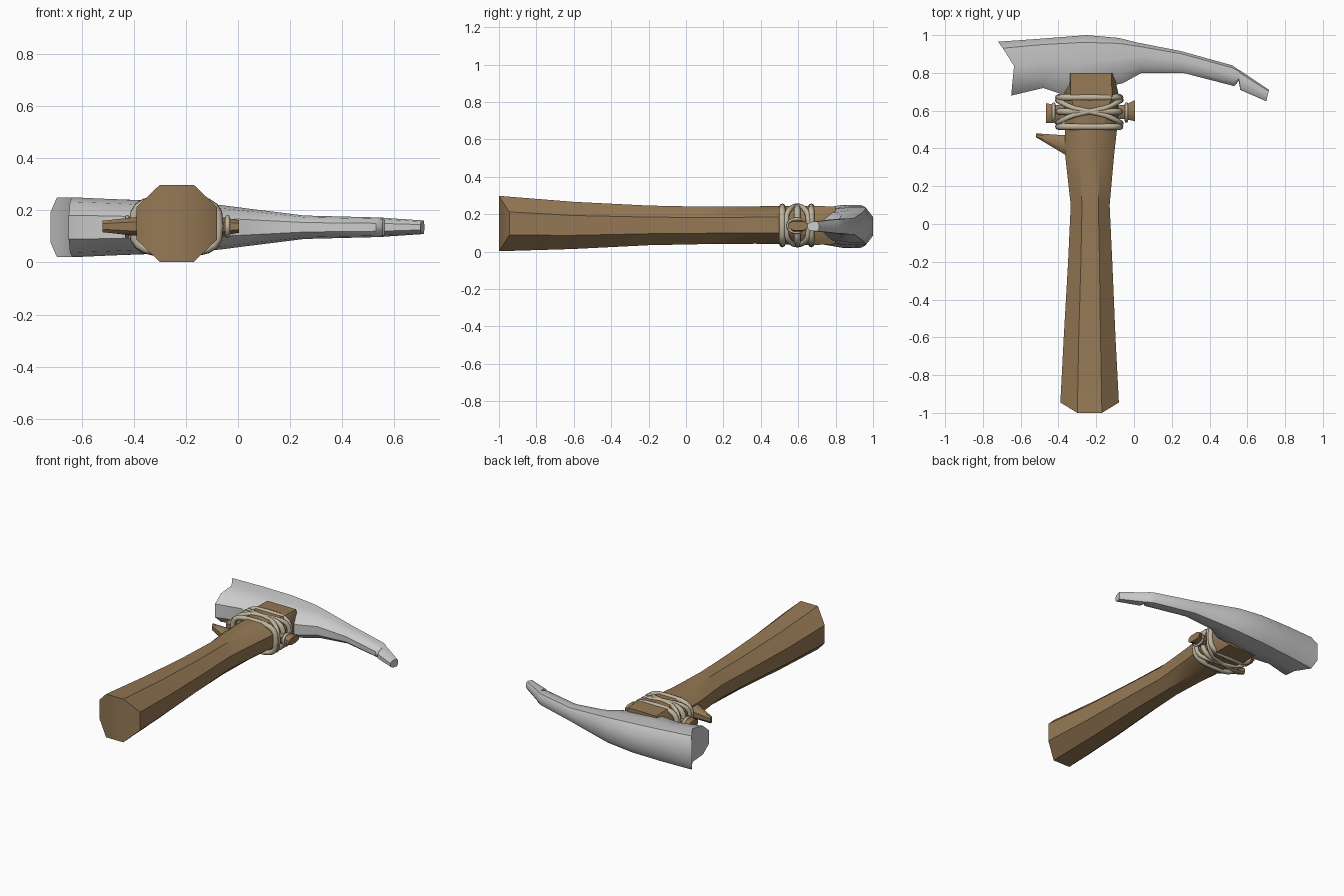
import bpy, bmesh, math

if "Cube" in bpy.data.objects:
    bpy.data.objects.remove(bpy.data.objects["Cube"])


def material(name, color):
    m = bpy.data.materials.new(name)
    m.diffuse_color = (*color, 1)
    m.use_nodes = True
    m.node_tree.nodes["Principled BSDF"].inputs["Base Color"].default_value = m.diffuse_color
    return m


wood = material("wood", (0.30, 0.19, 0.09))
cord = material("cord", (0.52, 0.46, 0.34))


def finish(ob, mat=None, angle=40):
    if mat:
        ob.data.materials.append(mat)
    bpy.ops.object.select_all(action='DESELECT')
    ob.select_set(True)
    bpy.context.view_layer.objects.active = ob
    bpy.ops.object.shade_smooth_by_angle(angle=math.radians(angle))


def loft(name, rings, mat=None, angle=40):
    """Skin a list of rings; caps are strips joining mirrored points."""
    bm = bmesh.new()
    vr = [[bm.verts.new(p) for p in ring] for ring in rings]
    n = len(vr[0])
    for a, b in zip(vr, vr[1:]):
        for i in range(n):
            j = (i + 1) % n
            bm.faces.new((a[i], a[j], b[j], b[i]))
    for r in (vr[0], vr[-1]):
        for i in range(n // 2 - 1):
            bm.faces.new((r[i], r[i + 1], r[n - 2 - i], r[n - 1 - i]))
    bmesh.ops.recalc_face_normals(bm, faces=bm.faces)
    me = bpy.data.meshes.new(name)
    bm.to_mesh(me)
    bm.free()
    ob = bpy.data.objects.new(name, me)
    bpy.context.collection.objects.link(ob)
    finish(ob, mat, angle)
    return ob


def octagon(y, cx, cz, rx, rz, k=0.42, tip=0.0):
    """Eight-sided handle section; tip pushes the middle points along y."""
    half = [(1, .42), (k, 1), (-k, 1), (-1, .42)]
    pts = half + [(a, -b) for a, b in reversed(half)]
    return [(cx + a * rx, y + (tip if abs(a) < 1 else 0), cz + b * rz) for a, b in pts]


# handle: flared butt, thin waist, squared top gripping the head
loft("handle", [
    octagon(-0.945, -0.235, 0.15, 0.155, 0.148, tip=-0.055),
    octagon(-0.60, -0.235, 0.14, 0.137, 0.126),
    octagon(-0.20, -0.232, 0.14, 0.117, 0.106),
    octagon(0.10, -0.232, 0.14, 0.103, 0.10),
    octagon(0.37, -0.235, 0.142, 0.130, 0.10),
    octagon(0.50, -0.228, 0.142, 0.138, 0.102),
    octagon(0.68, -0.226, 0.14, 0.146, 0.105, k=0.75),
    octagon(0.80, -0.228, 0.14, 0.120, 0.100, k=0.9),
], wood)


def slab(x, y0, y1, h, cz=0.138):
    """Chamfered section across x, from y0 to y1."""
    c = 0.25 * (y1 - y0)
    half = [(y1, .5), (y1 - c, 1), (y0 + c, 1), (y0, .5)]
    pts = half + [(a, -b) for a, b in reversed(half)]
    return [(x, y, cz + b * h) for y, b in pts]


# broken branch stub
loft("branch_stub", [slab(-0.30, 0.33, 0.47, 0.042), slab(-0.37, 0.37, 0.47, 0.038),
                     slab(-0.52, 0.46, 0.48, 0.022)], wood)

# cross pegs with flared ends
loft("cross_peg", [slab(-0.467, 0.535, 0.64, 0.024), slab(-0.415, 0.535, 0.63, 0.034),
                   slab(-0.24, 0.56, 0.62, 0.030), slab(-0.05, 0.555, 0.63, 0.034),
                   slab(0.004, 0.545, 0.655, 0.024)], wood)


def head_ring(xt, yt, xb, yb, h, end=None):
    """Ten-sided head section between an upper and a lower outline point."""
    half = []
    for i, (t, w) in enumerate([(0, .5), (.12, 1), (.45, 1), (.8, .85), (1, .4)]):
        x = end[i] if end else xt + (xb - xt) * t
        half.append((x, yt + (yb - yt) * t, w * h))
    return [(x, y, 0.135 + w) for x, y, w in half] + \
           [(x, y, 0.135 - w) for x, y, w in reversed(half)]


# head: notched blade on the left, curved pick on the right
loft("head", [
    head_ring(0, 0.965, 0, 0.68, 0.115, end=(-0.72, -0.695, -0.635, -0.645, -0.65)),
    head_ring(-0.48, 0.982, -0.48, 0.72, 0.108),
    head_ring(-0.25, 1.00, -0.36, 0.68, 0.100),
    head_ring(-0.08, 0.985, -0.06, 0.745, 0.086),
    head_ring(0.02, 0.96, 0.04, 0.80, 0.073),
    head_ring(0.25, 0.915, 0.26, 0.80, 0.045),
    head_ring(0.52, 0.84, 0.53, 0.73, 0.038),
    head_ring(0.555, 0.816, 0.555, 0.757, 0.037),
    head_ring(0.562, 0.812, 0.562, 0.71, 0.036),
    head_ring(0.715, 0.71, 0.70, 0.65, 0.026),
])


def cord_loop(name, point, radius, n=20):
    """Closed tube through point(angle)."""
    cu = bpy.data.curves.new(name, 'CURVE')
    cu.dimensions = '3D'
    cu.bevel_depth = radius
    cu.bevel_resolution = 2
    sp = cu.splines.new('POLY')
    sp.points.add(n - 1)
    for i, p in enumerate(sp.points):
        p.co = (*point(2 * math.pi * i / n), 1)
    sp.use_cyclic_u = True
    ob = bpy.data.objects.new(name, cu)
    bpy.context.collection.objects.link(ob)
    bpy.ops.object.select_all(action='DESELECT')
    ob.select_set(True)
    bpy.context.view_layer.objects.active = ob
    bpy.ops.object.convert(target='MESH')
    finish(bpy.context.object, cord, 60)


def around(y, tilt=0.0, grow=0.0):
    def point(a):
        c, s = math.cos(a), math.sin(a)
        return (-0.237 + (0.164 + grow) * math.copysign(abs(c) ** .6, c),
                y + tilt * c,
                0.14 + (0.100 + grow) * math.copysign(abs(s) ** .6, s))
    return point


# lashing: straight bands and two crossed loops
for i, y in enumerate((0.515, 0.595, 0.67)):
    cord_loop(f"lashing_band_{i + 1}", around(y), 0.017)
for i, tilt in enumerate((0.06, -0.06)):
    cord_loop(f"lashing_cross_{i + 1}", around(0.595, tilt, 0.004), 0.014)

# small cord rings round the peg ends
for side, x in (("left", -0.425), ("right", -0.04)):
    cord_loop(f"peg_ring_{side}",
              lambda a, x=x: (x, 0.59 + 0.045 * math.cos(a), 0.138 + 0.036 * math.sin(a)),
              0.009, 14)
